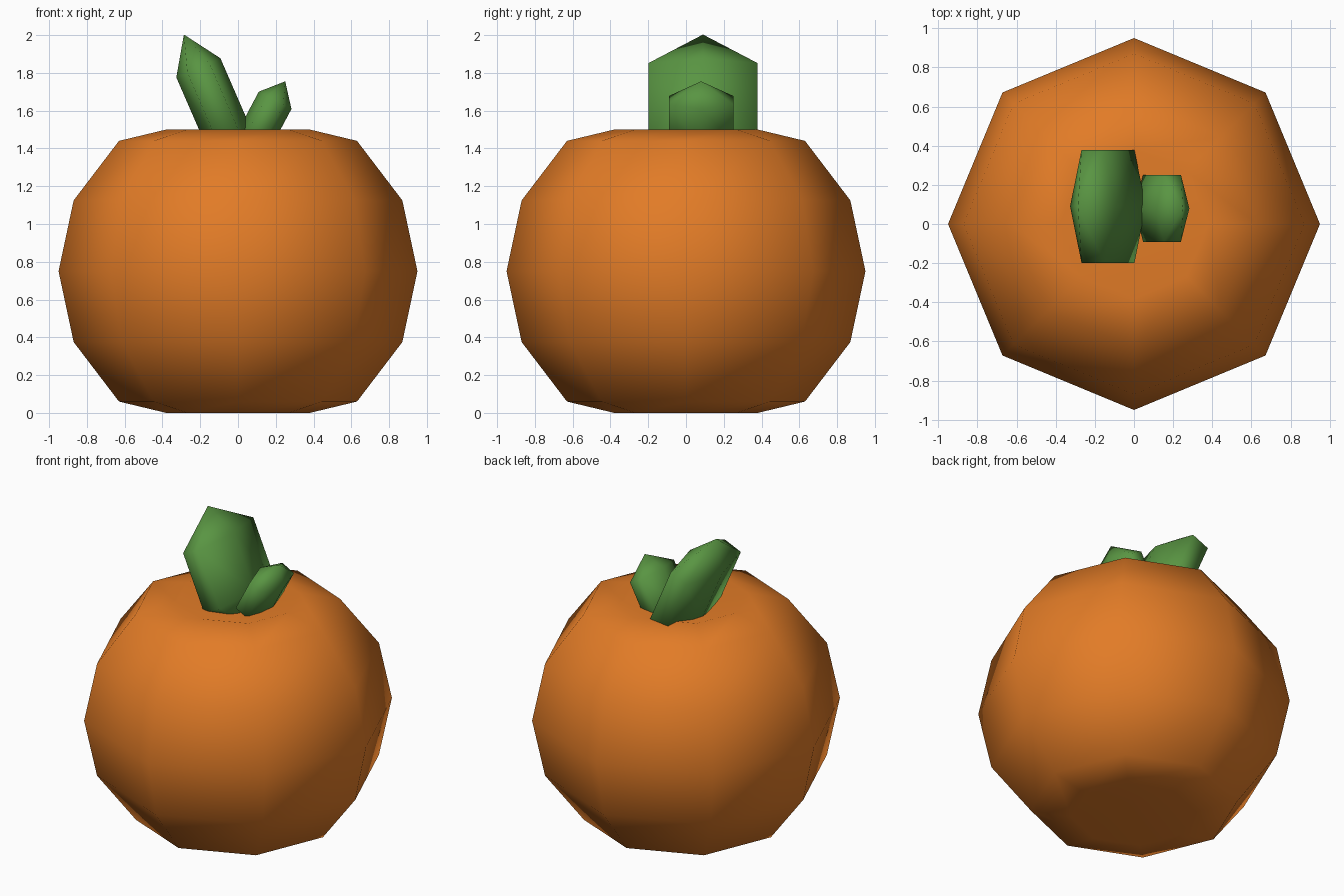
import bpy, bmesh, math
from mathutils import Matrix, Vector

if "Cube" in bpy.data.objects:
    bpy.data.objects.remove(bpy.data.objects["Cube"])


def material(name, rgb):
    m = bpy.data.materials.new(name)
    m.diffuse_color = (*rgb, 1.0)
    m.use_nodes = True
    m.node_tree.nodes["Principled BSDF"].inputs["Base Color"].default_value = m.diffuse_color
    return m


def add_object(name, bm, mat):
    bmesh.ops.recalc_face_normals(bm, faces=bm.faces)
    for f in bm.faces:
        f.smooth = True
    me = bpy.data.meshes.new(name)
    bm.to_mesh(me)
    bm.free()
    me.materials.append(mat)
    ob = bpy.data.objects.new(name, me)
    bpy.context.collection.objects.link(ob)
    return ob


orange = material("orange peel", (0.76, 0.20, 0.02))
green = material("leaf green", (0.10, 0.30, 0.055))

# Fruit body: eight-sided round, dimpled at both poles
half_profile = [(0.95, 0.0), (0.87, 0.375), (0.63, 0.69), (0.38, 0.75)]
profile = [(r, -z) for r, z in half_profile[:0:-1]] + half_profile
DIMPLE, MID, SIDES = 0.65, 0.75, 8
bm = bmesh.new()
rings = [[bm.verts.new((r * math.cos(math.tau * i / SIDES),
                        r * math.sin(math.tau * i / SIDES), MID + z))
          for i in range(SIDES)] for r, z in profile]
bottom = bm.verts.new((0, 0, MID - DIMPLE))
top = bm.verts.new((0, 0, MID + DIMPLE))
for i in range(SIDES):
    j = (i + 1) % SIDES
    for lo, hi in zip(rings, rings[1:]):
        bm.faces.new((lo[i], lo[j], hi[j], hi[i]))
    bm.faces.new((rings[-1][i], rings[-1][j], top))
    bm.faces.new((rings[0][j], rings[0][i], bottom))
add_object("fruit_body", bm, orange)


# Leaves: flattened six-sided spheres leaning sideways
def leaf(name, centre, radius, thickness, lean):
    d = Vector((math.sin(lean), 0, math.cos(lean)))
    n = Vector((-d.z, 0, d.x))
    rot = Matrix((Vector((0, 1, 0)), n, d)).transposed().to_4x4()
    mat = (Matrix.Translation(centre) @ rot
           @ Matrix.Diagonal((radius, thickness, radius, 1)))
    bm = bmesh.new()
    bmesh.ops.create_uvsphere(bm, u_segments=6, v_segments=3, radius=1)
    # put the two rings exactly at half height
    for v in bm.verts:
        if abs(v.co.z) < 0.9:
            a = math.atan2(v.co.y, v.co.x)
            v.co = (0.866 * math.cos(a), 0.866 * math.sin(a),
                    math.copysign(0.5, v.co.z))
    bm.transform(mat)
    add_object(name, bm, green)


leaf("large_leaf", (-0.133, 0.09, 1.65), 0.385, 0.147, math.radians(-23.5))
leaf("small_leaf", (0.143, 0.08, 1.554), 0.228, 0.113, math.radians(28))
